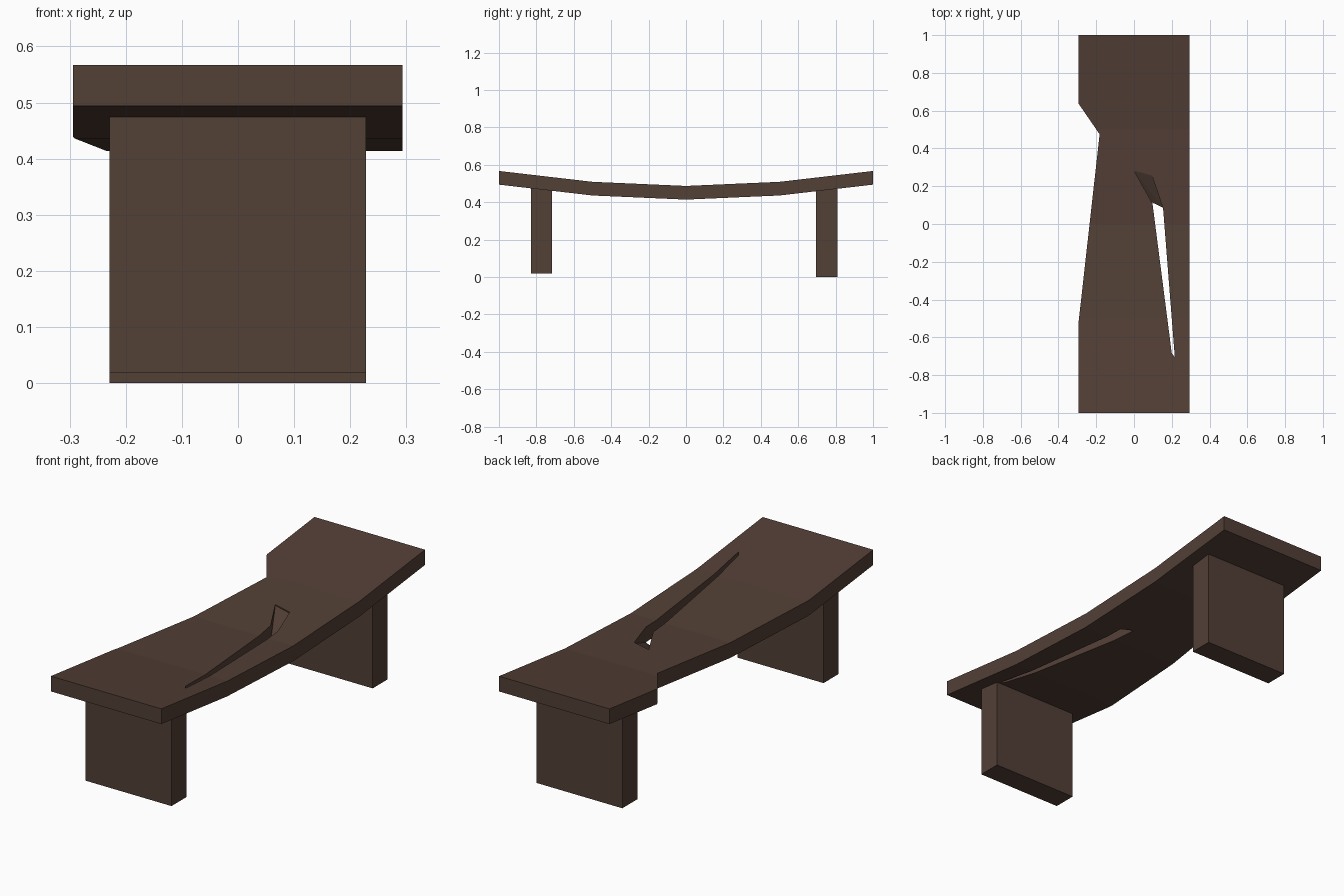
import bpy
import bmesh

if "Cube" in bpy.data.objects:
    bpy.data.objects.remove(bpy.data.objects["Cube"])

wood = bpy.data.materials.new("dark_wood")
wood.diffuse_color = (0.085, 0.05, 0.037, 1)
wood.use_nodes = True
wood.node_tree.nodes["Principled BSDF"].inputs["Base Color"].default_value = wood.diffuse_color


def make(name, verts, faces):
    bm = bmesh.new()
    vs = [bm.verts.new(v) for v in verts]
    for f in faces:
        bm.faces.new([vs[i] for i in f])
    bmesh.ops.recalc_face_normals(bm, faces=bm.faces)
    mesh = bpy.data.meshes.new(name)
    bm.to_mesh(mesh)
    bm.free()
    mesh.materials.append(wood)
    obj = bpy.data.objects.new(name, mesh)
    bpy.context.collection.objects.link(obj)
    return obj


def prism(name, low, high):
    """Closed solid between two matching rings."""
    n = len(low)
    sides = [(i, (i + 1) % n, (i + 1) % n + n, i + n) for i in range(n)]
    return make(name, low + high, [tuple(range(n)), tuple(range(n, 2 * n))] + sides)


def cut(target, cutter):
    mod = target.modifiers.new("cut", 'BOOLEAN')
    mod.operation = 'DIFFERENCE'
    mod.solver = 'EXACT'
    mod.object = cutter
    bpy.context.view_layer.objects.active = target
    bpy.ops.object.modifier_apply(modifier=mod.name)
    bpy.data.objects.remove(cutter)


# Seat: sagging plank extruded across x
THICK = 0.073
top = [(-1, 0.567), (-0.5, 0.509), (0, 0.487), (0.5, 0.509), (1, 0.567)]
ring = top + [(y, z - THICK) for y, z in reversed(top)]
n = len(top)
left = [(-0.294, y, z) for y, z in ring]
right = [(0.293, y, z) for y, z in ring]
m = len(ring)
faces = [(i, (i + 1) % m, (i + 1) % m + m, i + m) for i in range(m)]
for off in (0, m):
    faces += [(off + i, off + i + 1, off + m - 2 - i, off + m - 1 - i) for i in range(n - 1)]
seat = make("seat", left + right, faces)

# Notch in the left edge
notch = [(-0.294, 0.638), (-0.4, 0.638), (-0.4, -0.525), (-0.294, -0.525), (-0.182, 0.475)]
cut(seat, prism("notch_cutter", [(x, y, 0.3) for x, y in notch], [(x, y, 0.7) for x, y in notch]))

# Long slit with a sloped ramp at its wide end
A, B, C, D, E, F = ((0, 0.283), (0.095, 0.256), (0.154, 0.083),
                    (0.216, -0.705), (0.2, -0.685), (0.098, 0.108))
verts = [(x, y, 0.7) for x, y in (A, B, C, D, E, F)]           # 0-5 top
verts += [(x, y, 0.3) for x, y in (C, D, E, F)]                # 6-9 bottom
verts += [(*C, 0.416), (*F, 0.416), (*A, 0.494), (*B, 0.493)]  # 10-13 ramp
slit = make("slit_cutter", verts, [
    (0, 1, 2, 3, 4, 5), (6, 7, 8, 9), (6, 9, 11, 10), (10, 11, 12), (10, 12, 13),
    (0, 1, 13, 12), (1, 2, 10, 13), (2, 3, 7, 6, 10), (3, 4, 8, 7),
    (4, 5, 11, 9, 8), (5, 0, 12, 11)])
cut(seat, slit)


# Legs: slabs whose tops follow the underside of the seat
def leg(name, y0, y1, z0):
    under = lambda y: 0.509 - THICK + (abs(y) - 0.5) * 0.116
    corners = [(-0.229, y0), (0.228, y0), (0.228, y1), (-0.229, y1)]
    prism(name, [(x, y, z0) for x, y in corners], [(x, y, under(y)) for x, y in corners])


leg("front_leg", -0.83, -0.716, 0.018)
leg("back_leg", 0.696, 0.81, 0.0)
